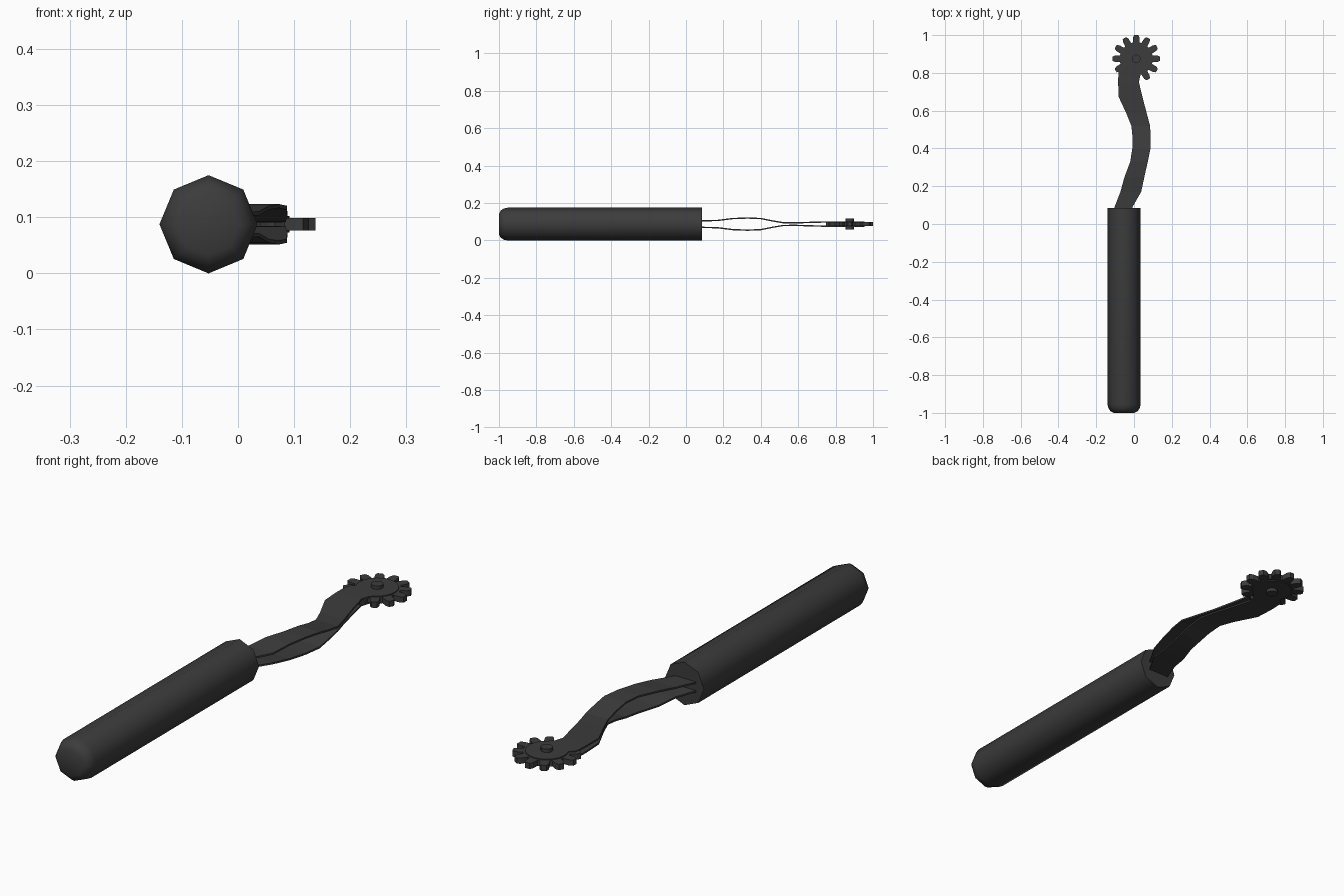
import bpy, bmesh, math
from mathutils import Matrix

cube = bpy.data.objects.get("Cube")
if cube:
    bpy.data.objects.remove(cube)

MID_Z = 0.0875
HUB_X, HUB_Y = 0.012, 0.875

dark = bpy.data.materials.new("dark grey")
dark.use_nodes = True
dark.diffuse_color = (0.045, 0.045, 0.045, 1)
dark.node_tree.nodes["Principled BSDF"].inputs["Base Color"].default_value = dark.diffuse_color


def finish(name, bm, smooth_angle=None):
    bmesh.ops.recalc_face_normals(bm, faces=bm.faces[:])
    mesh = bpy.data.meshes.new(name)
    bm.to_mesh(mesh)
    bm.free()
    mesh.materials.append(dark)
    obj = bpy.data.objects.new(name, mesh)
    bpy.context.collection.objects.link(obj)
    if smooth_angle:
        bpy.ops.object.select_all(action='DESELECT')
        obj.select_set(True)
        bpy.context.view_layer.objects.active = obj
        bpy.ops.object.shade_smooth_by_angle(angle=math.radians(smooth_angle))
    return obj


def loft(bm, rings):
    """Skin a list of equal vertex rings and cap both ends."""
    loops = [[bm.verts.new(p) for p in ring] for ring in rings]
    for a, b in zip(loops, loops[1:]):
        n = len(a)
        for i in range(n):
            bm.faces.new((a[i], a[(i + 1) % n], b[(i + 1) % n], b[i]))
    bm.faces.new(loops[0])
    bm.faces.new(loops[-1])


# Eight-sided handle with a rounded butt
bm = bmesh.new()
profile = [(-1.0, 0.055), (-0.991, 0.072), (-0.975, 0.083), (-0.955, 0.0875), (0.085, 0.0875)]
loft(bm, [[(-0.0525 + r * math.sin(i * math.tau / 8), y, MID_Z + r * math.cos(i * math.tau / 8))
           for i in range(8)] for y, r in profile])
finish("handle", bm, 50)

# Twin bent fork blades: y, left edge, right edge, distance from mid plane
rows = [(0.05, -0.118, -0.02, 0.021), (0.09, -0.103, -0.008, 0.021),
        (0.17, -0.072, 0.038, 0.023), (0.25, -0.05, 0.055, 0.033),
        (0.33, -0.02, 0.073, 0.036), (0.4, -0.009, 0.087, 0.033),
        (0.46, -0.008, 0.088, 0.021), (0.52, -0.014, 0.085, 0.011),
        (0.58, -0.038, 0.069, 0.01), (0.675, -0.082, 0.044, 0.013),
        (0.755, -0.084, 0.025, 0.015), (0.79, -0.083, 0.035, 0.015)]
for k in range(9):
    a = math.radians(-42 + 16 * k)
    half = 0.08 * math.cos(a)
    left = min(HUB_X - half, -0.08) if k == 0 else HUB_X - half
    rows.append((HUB_Y + 0.08 * math.sin(a), left, HUB_X + half, 0.015))
for name, side in (("upper_blade", 1), ("lower_blade", -1)):
    bm = bmesh.new()
    loft(bm, [[(l, y, MID_Z + side * d), (r, y, MID_Z + side * d),
               (r, y, MID_Z + side * (d - 0.007)), (l, y, MID_Z + side * (d - 0.007))]
              for y, l, r, d in rows])
    finish(name, bm)

# Toothed wheel
tooth = [(0.086, -0.018), (0.113, -0.017), (0.126, -0.010),
         (0.126, 0.010), (0.113, 0.017), (0.086, 0.018)]
outline = []
for t in range(12):
    c, s = math.cos(t * math.tau / 12), math.sin(t * math.tau / 12)
    outline += [(HUB_X + r * c - w * s, HUB_Y + r * s + w * c) for r, w in tooth]
bm = bmesh.new()
loft(bm, [[(x, y, z) for x, y in outline] for z in (MID_Z - 0.0115, MID_Z + 0.0115)])
finish("toothed_wheel", bm)

# Axle pin through wheel and blades
bm = bmesh.new()
bmesh.ops.create_cone(bm, cap_ends=True, segments=12, radius1=0.023, radius2=0.023, depth=0.058,
                      matrix=Matrix.Translation((HUB_X, HUB_Y, MID_Z)))
finish("axle_pin", bm, 40)
